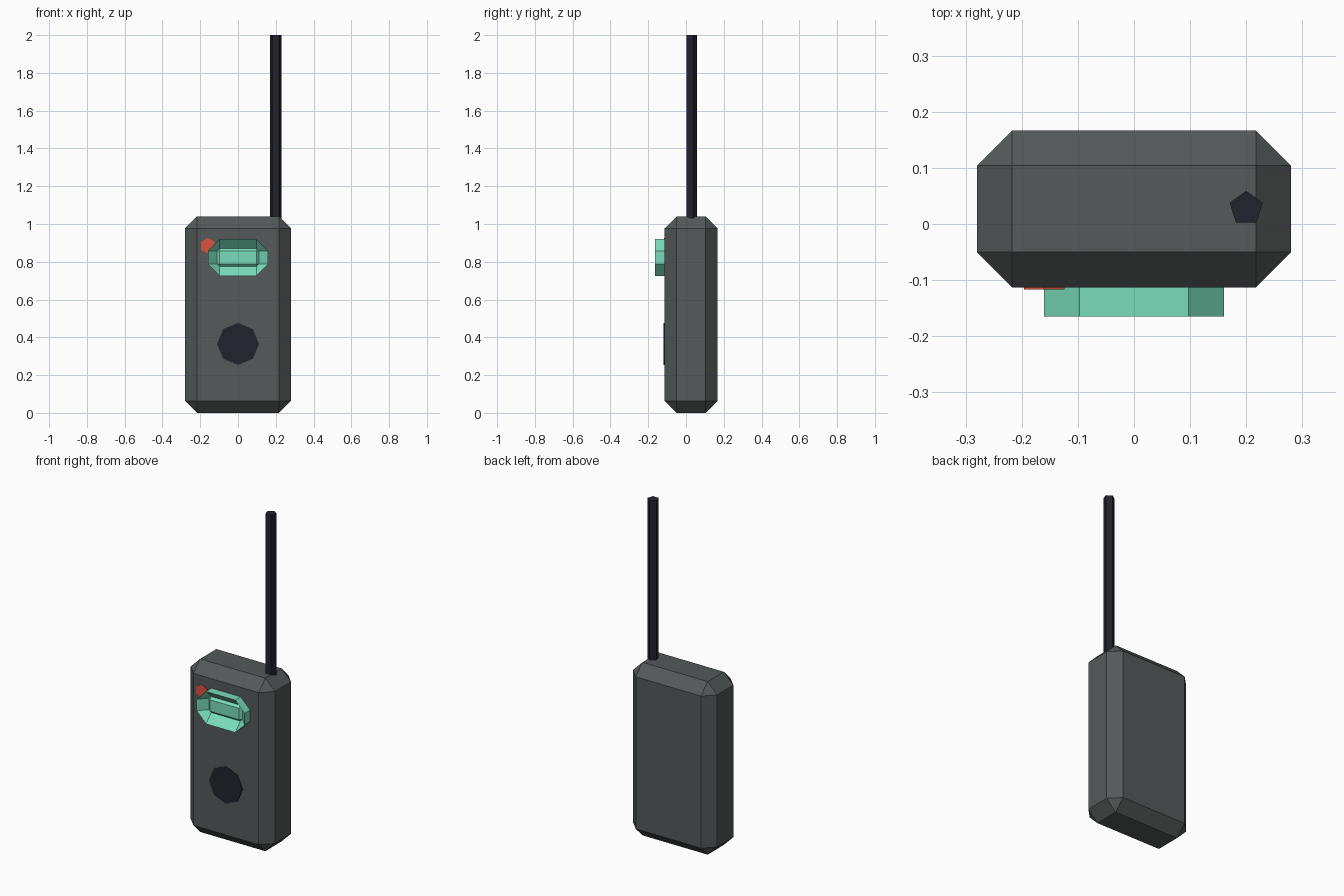
import bpy
import bmesh
from mathutils import Matrix, Vector

default_cube = bpy.data.objects.get("Cube")
if default_cube:
    bpy.data.objects.remove(default_cube, do_unlink=True)


def make_material(name, rgb):
    mat = bpy.data.materials.new(name)
    mat.use_nodes = True
    color = (*rgb, 1.0)
    mat.diffuse_color = color
    mat.node_tree.nodes["Principled BSDF"].inputs["Base Color"].default_value = color
    return mat


grey = make_material("casing grey", (0.09, 0.1, 0.1))
mint = make_material("screen mint", (0.195, 0.72, 0.5))
red = make_material("button red", (0.68, 0.085, 0.054))
black = make_material("rubber black", (0.016, 0.016, 0.027))


def finish(name, bm, mat):
    mesh = bpy.data.meshes.new(name)
    bm.to_mesh(mesh)
    bm.free()
    mesh.materials.append(mat)
    obj = bpy.data.objects.new(name, mesh)
    bpy.context.collection.objects.link(obj)
    return obj


def chamfered_box(name, low, high, chamfer, mat):
    """Box with flat chamfers; on a thin box they cross over and form a raised rim."""
    low, high = Vector(low), Vector(high)
    bm = bmesh.new()
    place = Matrix.Translation((low + high) / 2) @ Matrix.Diagonal((*(high - low), 1))
    bmesh.ops.create_cube(bm, size=1, matrix=place)
    bmesh.ops.bevel(bm, geom=bm.edges[:], offset=chamfer, offset_type='OFFSET',
                    segments=1, profile=0.5, affect='EDGES', clamp_overlap=False)
    return finish(name, bm, mat)


def prism(name, center, radius, length, sides, mat, facing_front=False):
    """Flat-sided rod, upright or facing the front."""
    bm = bmesh.new()
    place = Matrix.Translation(center)
    if facing_front:
        place = place @ Matrix.Rotation(1.5707963, 4, 'X')
    bmesh.ops.create_cone(bm, cap_ends=True, segments=sides, radius1=radius,
                          radius2=radius, depth=length, matrix=place)
    return finish(name, bm, mat)


# Casing
CHAMFER = 0.063
chamfered_box("casing", (-0.28, -0.113, 0), (0.28, 0.167, 1.04), CHAMFER, grey)

# Screen: thin panel whose crossing chamfers make the sloped rim
chamfered_box("screen", (-0.16, -0.129, 0.725), (0.16, -0.102, 0.92), CHAMFER, mint)

# Speaker and button on the front
prism("speaker", (0, -0.113, 0.365), 0.111, 0.01, 8, black, facing_front=True)
prism("button", (-0.16, -0.112, 0.885), 0.042, 0.01, 6, red, facing_front=True)

# Antenna
prism("antenna", (0.2, 0.028, 1.5), 0.031, 1.0, 5, black)
